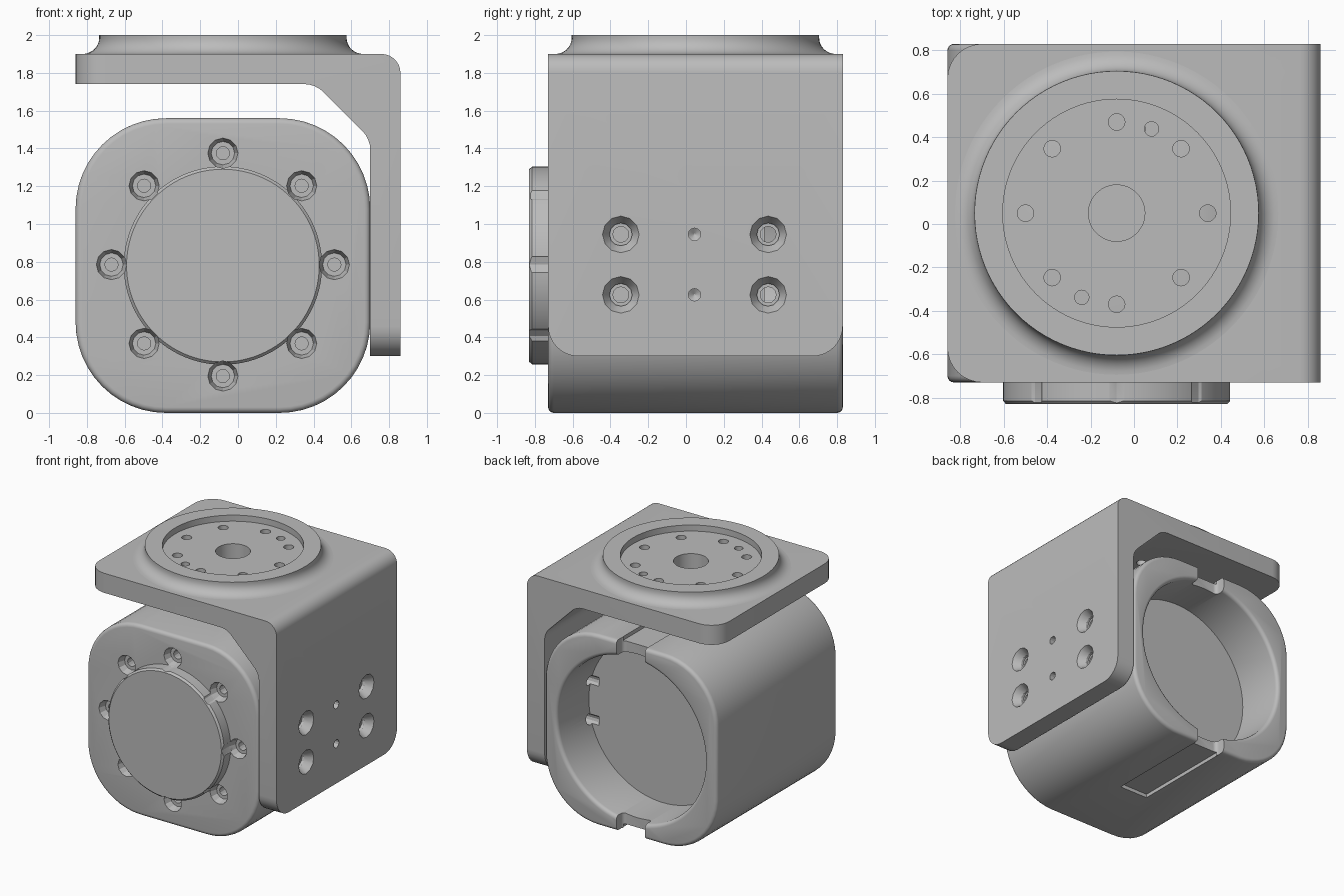
import bpy, bmesh, math
from mathutils import Matrix, Vector

if "Cube" in bpy.data.objects:
    bpy.data.objects.remove(bpy.data.objects["Cube"])

grey = bpy.data.materials.new("machined_grey")
grey.diffuse_color = (0.5, 0.5, 0.5, 1)
grey.use_nodes = True
grey.node_tree.nodes["Principled BSDF"].inputs["Base Color"].default_value = grey.diffuse_color
CX, CZ = -0.08, 0.78          # housing axis (x, z)
FY = 0.05                     # flange centre y
AX_Z = Matrix.Identity(3)
AX_FRONT = Matrix.Rotation(math.radians(90), 3, 'X')    # local z -> -y
AX_BACK = Matrix.Rotation(math.radians(-90), 3, 'X')    # local z -> +y
AX_X = Matrix.Rotation(math.radians(90), 3, 'Y')        # local z -> +x


def make(name, bm):
    bmesh.ops.recalc_face_normals(bm, faces=bm.faces)
    me = bpy.data.meshes.new(name)
    bm.to_mesh(me)
    bm.free()
    me.materials.append(grey)
    ob = bpy.data.objects.new(name, me)
    bpy.context.collection.objects.link(ob)
    return ob


def lathe(bm, profile, origin, axis, seg):
    """Closed solid of (radius, height) points, turned about an axis; caps both ends."""
    rings = []
    for r, h in profile:
        rings.append([bm.verts.new(Vector(origin) + axis @ Vector(
            (r * math.cos(2 * math.pi * i / seg), r * math.sin(2 * math.pi * i / seg), h)))
            for i in range(seg)])
    for a, b in zip(rings, rings[1:]):
        for i in range(seg):
            j = (i + 1) % seg
            bm.faces.new((a[i], a[j], b[j], b[i]))
    bm.faces.new(rings[0][::-1])
    bm.faces.new(rings[-1])


def prism(bm, pts, y0, y1):
    """Extrude an x-z outline along y."""
    a = [bm.verts.new((x, y0, z)) for x, z in pts]
    b = [bm.verts.new((x, y1, z)) for x, z in pts]
    bm.faces.new(a)
    bm.faces.new(b[::-1])
    for i in range(len(pts)):
        j = (i + 1) % len(pts)
        bm.faces.new((a[i], b[i], b[j], a[j]))


def box(bm, lo, hi):
    prism(bm, [(lo[0], lo[2]), (hi[0], lo[2]), (hi[0], hi[2]), (lo[0], hi[2])], lo[1], hi[1])


def round_edges(bm, test, radius, seg=8):
    edges = [e for e in bm.edges if test(*[v.co for v in e.verts])]
    bmesh.ops.bevel(bm, geom=edges, offset=radius, segments=seg, profile=0.5, affect='EDGES')


def apply(ob, kind, **props):
    m = ob.modifiers.new(kind, kind)
    for k, v in props.items():
        setattr(m, k, v)
    bpy.ops.object.select_all(action='DESELECT')
    bpy.context.view_layer.objects.active = ob
    ob.select_set(True)
    bpy.ops.object.modifier_apply(modifier=m.name)


def cut(ob, cutter):
    apply(ob, 'BOOLEAN', operation='DIFFERENCE', object=cutter, solver='EXACT')


def near(a, b):
    return abs(a - b) < 1e-4


# Housing block with large rounded corners and softened rims
bm = bmesh.new()
outline = []
for k, (sx, sz) in enumerate([(1, 1), (-1, 1), (-1, -1), (1, -1)]):
    for i in range(13):
        t = math.radians(90 * k + 7.5 * i)
        outline.append((CX + sx * 0.30 + 0.48 * math.cos(t), CZ + sz * 0.30 + 0.48 * math.sin(t)))
prism(bm, outline, -0.73, 0.83)
housing = make("housing", bm)
apply(housing, 'BEVEL', width=0.03, segments=4, limit_method='ANGLE', angle_limit=math.radians(40))

# Rear bore with rounded mouth
bm = bmesh.new()
mouth = [(0.70 - 0.03 * math.cos(t), 0.80 + 0.03 * math.sin(t))
         for t in [math.radians(22.5 * i) for i in range(5)]]
lathe(bm, [(0.67, 0.415)] + mouth + [(0.70, 0.9)], (CX, 0, CZ), AX_BACK, 96)
bore = make("bore_cutter", bm)

# Shallow cable slots and rim notches, above and below
bm = bmesh.new()
for z in (0, 1.56):
    box(bm, (CX - 0.13, -0.1, z - 0.03), (CX + 0.13, 0.75, z + 0.03))
slots = make("slot_cutter", bm)
bm = bmesh.new()
for z in (0, 1.56):
    box(bm, (CX - 0.13, 0.74, z - 0.2), (CX + 0.13, 0.95, z + 0.2))
round_edges(bm, lambda a, b: near(a.x, b.x) and near(a.y, b.y) and a.y < 0.8, 0.03, 4)
notches = make("notch_cutter", bm)

# Eight countersunk screw holes round the front
bm = bmesh.new()
for i in range(8):
    t = math.pi / 4 * i
    lathe(bm, [(0.035, -0.2), (0.035, -0.06), (0.062, -0.06), (0.08, 0), (0.08, 0.2)],
          (CX + 0.59 * math.cos(t), -0.73, CZ + 0.005 + 0.59 * math.sin(t)), AX_FRONT, 12)
screws = make("screw_cutter", bm)

# Side plate screw and pin holes
bm = bmesh.new()
for z in (0.625, 0.945):
    for y in (-0.345, 0.435):
        lathe(bm, [(0.042, -0.36), (0.042, -0.08), (0.06, -0.08), (0.06, -0.06), (0.097, 0), (0.097, 0.1)],
              (0.86, y, z), AX_X, 12)
    lathe(bm, [(0.004, -0.14), (0.033, -0.12), (0.033, 0.1)], (0.86, 0.045, z), AX_X, 12)
side_holes = make("side_hole_cutter", bm)

# Front cover disc, scalloped by the screw holes
bm = bmesh.new()
lathe(bm, [(0.525, -0.03), (0.525, 0.085), (0.51, 0.10)], (CX, -0.73, CZ), AX_FRONT, 96)
disc = make("front_disc", bm)

# Angle bracket with gusset
bm = bmesh.new()
prism(bm, [(-0.86, 1.74), (0.41, 1.74), (0.70, 1.45), (0.70, 0.30),
           (0.86, 0.30), (0.86, 1.90), (-0.86, 1.90)], -0.73, 0.83)
along_y = lambda a, b: near(a.x, b.x) and near(a.z, b.z)
round_edges(bm, lambda a, b: along_y(a, b) and near(a.x, 0.86) and near(a.z, 1.90), 0.10)
round_edges(bm, lambda a, b: along_y(a, b) and 0.3 < a.x < 0.71 and 1.4 < a.z < 1.75, 0.05, 4)
round_edges(bm, lambda a, b: near(a.x, -0.86) and near(b.x, -0.86) and near(a.y, b.y), 0.16)
round_edges(bm, lambda a, b: near(a.z, 0.30) and near(b.z, 0.30) and near(a.y, b.y), 0.16)
bracket = make("bracket", bm)

# Top flange with concave foot and recessed face
bm = bmesh.new()
foot = [(0.745 - 0.09 * math.sin(t), 1.985 - 0.085 * math.cos(t))
        for t in [math.radians(11.25 * i) for i in range(9)]]
lathe(bm, [(0.70, 1.88), (0.745, 1.88)] + foot + [(0.655, 2.0), (0.525, 2.0), (0.525, 1.95)],
      (CX, FY, 0), AX_Z, 96)
flange = make("flange", bm)

# Flange bolt circle, dowel holes and centre hole
bm = bmesh.new()
holes = [(0.42, 45 * i, 0.038, 20) for i in range(8)]
holes += [(0.42, 67.5, 0.033, 20), (0.42, 247.5, 0.033, 20), (0, 0, 0.13, 48)]
for dist, ang, r, seg in holes:
    a = math.radians(ang)
    lathe(bm, [(r, 1.65), (r, 2.1)], (CX + dist * math.cos(a), FY + dist * math.sin(a), 0), AX_Z, seg)
flange_holes = make("flange_hole_cutter", bm)

# Cut everything, then remove the cutters
for ob, tools in ((housing, (bore, slots, notches, screws, side_holes)), (disc, (screws,)),
                  (bracket, (side_holes, flange_holes)), (flange, (flange_holes,))):
    for tool in tools:
        cut(ob, tool)
for tool in (bore, slots, notches, screws, side_holes, flange_holes):
    bpy.data.objects.remove(tool)

# Smooth shading with sharp edges kept
for ob in (housing, disc, bracket, flange):
    bpy.ops.object.select_all(action='DESELECT')
    bpy.context.view_layer.objects.active = ob
    ob.select_set(True)
    bpy.ops.object.shade_smooth_by_angle(angle=math.radians(28))
